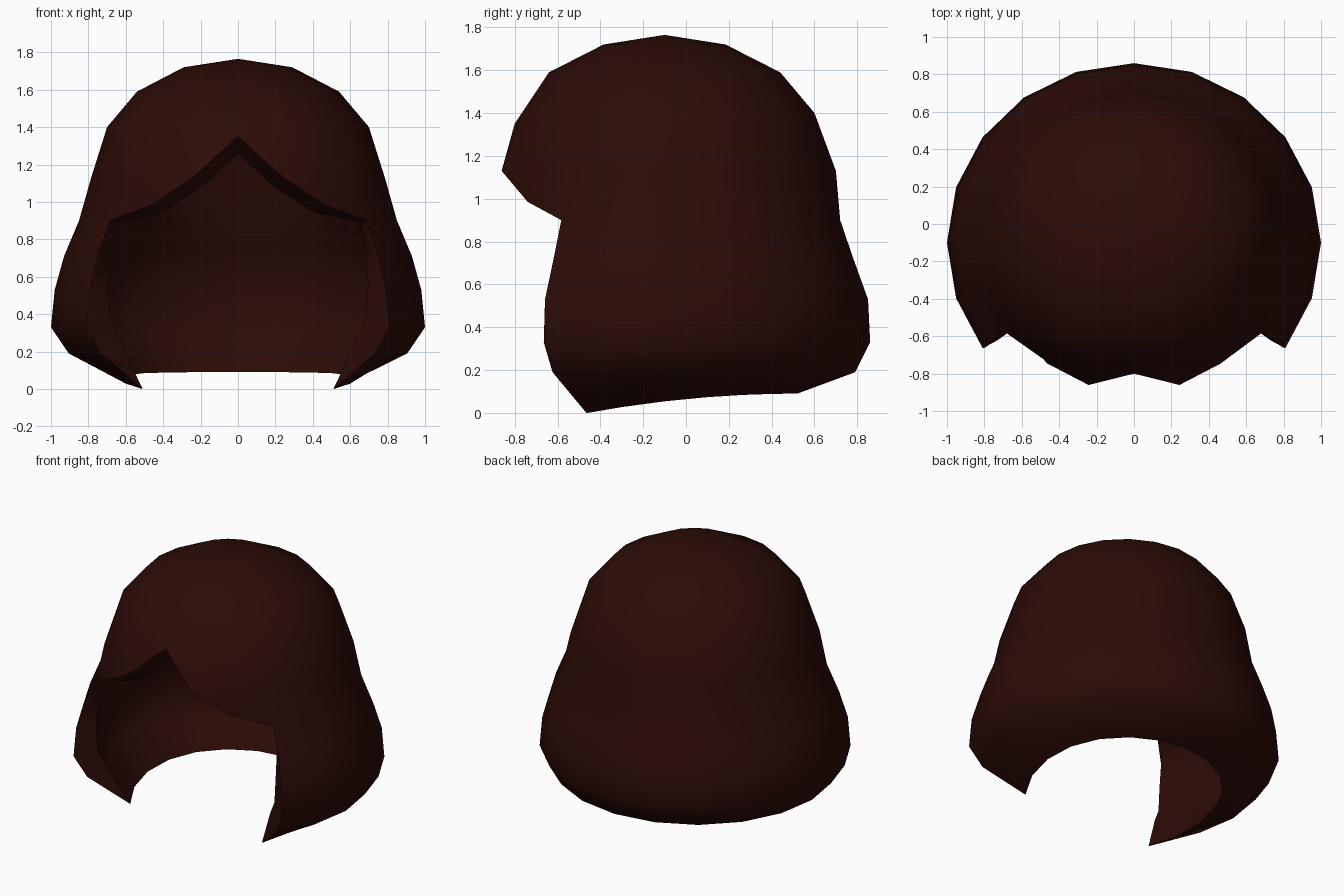
import bpy, bmesh
from math import sin, cos, pi

if "Cube" in bpy.data.objects:
    bpy.data.objects.remove(bpy.data.objects["Cube"])

SIDES = 20
CY = -0.1
# Rings from crown to hem: z, side radius, front/back radius, inner radius and height offsets
RINGS = [
    (1.72, 0.29, 0.285, -0.045, -0.155),
    (1.59, 0.54, 0.54, -0.09, -0.13),
    (1.40, 0.70, 0.70, -0.13, -0.09),
    (1.13, 0.785, 0.80, -0.155, -0.035),
    (0.90, 0.85, 0.82, -0.15, -0.03),
    (0.71, 0.93, 0.885, -0.14, 0.04),
    (0.53, 0.98, 0.95, -0.14, 0.03),
    (0.33, 1.00, 0.96, -0.155, 0.04),
    (0.19, 0.905, 0.89, -0.115, 0.09),
    (0.05, 0.63, 0.62, 0.03, 0.05),
]
# Last ring of the fringe for the columns nearest the centre parting
FRINGE_END = {0: 2, 1: 3, 2: 4}


def point(r, k, inner):
    """Position of ring r, column k (column 0 faces the front)."""
    z, rx, ry, dr, dz = RINGS[r]
    m = min(k, SIDES - k)
    a = 2 * pi * k / SIDES
    dx = dr
    if r == 2 and m == 0:                       # tip of the parting
        z = 1.35
    if r == 3 and m == 1:                       # inner fringe curves inward
        dx = -0.22
    if r == 4 and m == 2:                       # fringe slopes to the cheek
        z, rx, ry, dx, dz = 0.985, 0.785, 0.79, -0.10, -0.04
    if r == 4 and m == 3:
        rx, dx, dr, dz = 0.845, -0.04, -0.08, -0.01
    if r in (5, 6) and m == 3:                  # edge of the face opening
        dx = -0.09 if r == 5 else -0.12
    if r == len(RINGS) - 1:                     # hem dips toward the front
        y = CY - ry * cos(a)
        z = 0.09 - 0.09 * ((0.52 - y) / 0.98) ** 2
    if inner:
        rx, ry, z = rx + dx, ry + dr, z + dz
    return (rx * sin(a), CY - ry * cos(a), z)


bm = bmesh.new()
partner = {}
grids = []
for inner in (False, True):
    grid = {(r, k): bm.verts.new(point(r, k, inner))
            for r in range(len(RINGS)) for k in range(SIDES)
            if r <= FRINGE_END.get(min(k, SIDES - k), 99)}
    grid["crown"] = bm.verts.new((0, CY, 1.605 if inner else 1.765))
    grids.append(grid)
for key, v in grids[0].items():
    partner[v] = grids[1][key]

# Outer and inner shells, with triangles stepping along the fringe
for g in grids:
    for k in range(SIDES):
        n = (k + 1) % SIDES
        bm.faces.new((g["crown"], g[0, k], g[0, n]))
        for r in range(len(RINGS) - 1):
            keys = [(r, k), (r + 1, k), (r + 1, n), (r, n)]
            vs = [g[q] for q in keys if q in g]
            if len(vs) == 4 or (len(vs) == 3 and r < 4):
                bm.faces.new(vs)

# Rim joining the two shells
for e in [e for e in bm.edges if e.is_boundary and e.verts[0] in partner]:
    a, b = e.verts
    bm.faces.new((a, b, partner[b], partner[a]))
bmesh.ops.recalc_face_normals(bm, faces=bm.faces)

mesh = bpy.data.meshes.new("bob_hair")
bm.to_mesh(mesh)
bm.free()
hair = bpy.data.objects.new("bob_hair", mesh)
bpy.context.collection.objects.link(hair)

mat = bpy.data.materials.new("dark_brown")
mat.diffuse_color = (0.025, 0.0035, 0.002, 1)
mat.use_nodes = True
mat.node_tree.nodes["Principled BSDF"].inputs["Base Color"].default_value = mat.diffuse_color
mesh.materials.append(mat)

bpy.context.view_layer.objects.active = hair
hair.select_set(True)
bpy.ops.object.shade_smooth_by_angle(angle=pi / 3)
